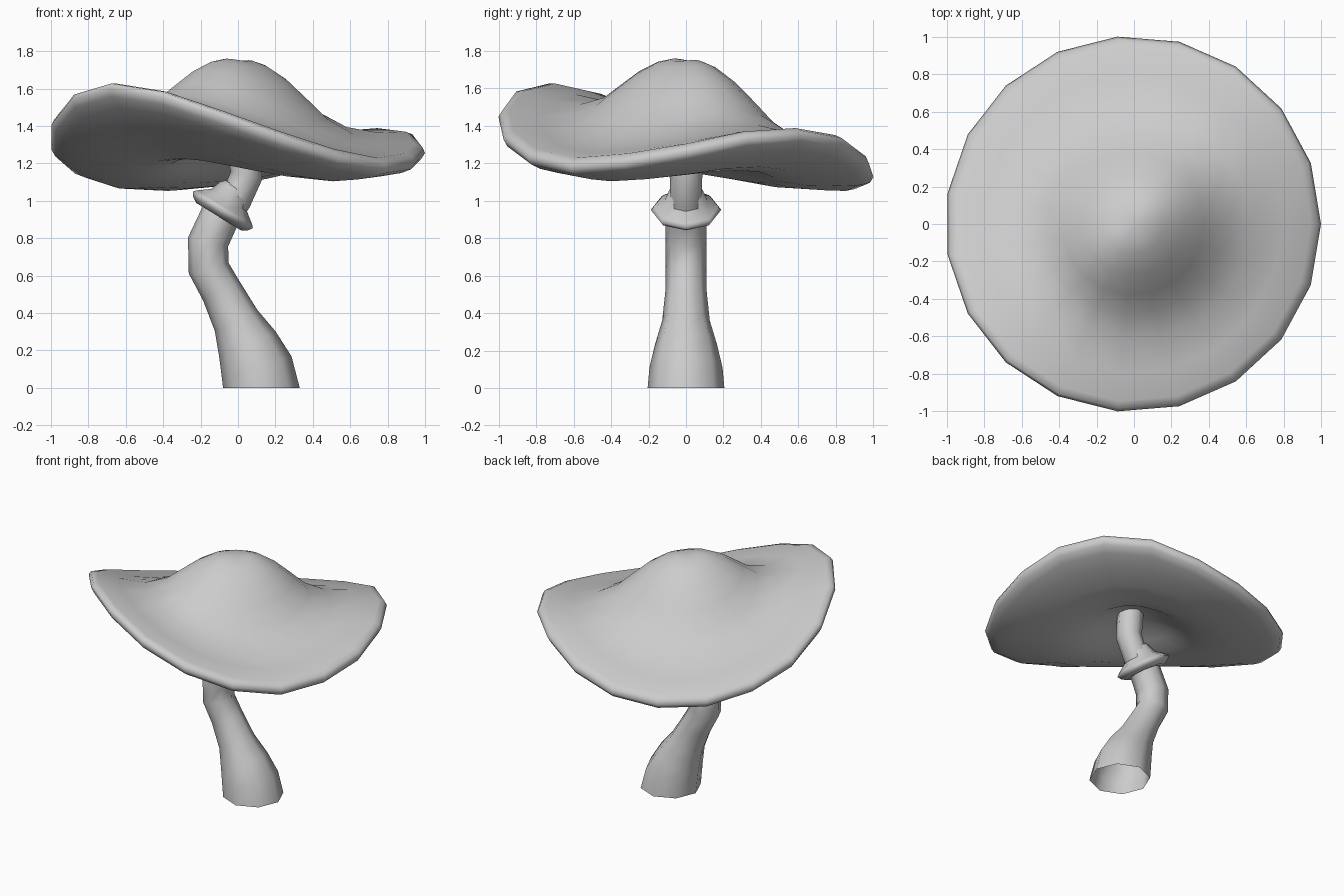
import bpy, bmesh, math
from mathutils import Vector

if "Cube" in bpy.data.objects:
    bpy.data.objects.remove(bpy.data.objects["Cube"])


def skin(name, rings, cap_start=False, cap_end=False, angle=60):
    """Bridge a list of equal-sized vertex rings into one smooth object."""
    bm = bmesh.new()
    rows = [[bm.verts.new(p) for p in ring] for ring in rings]
    n = len(rows[0])
    for a, b in zip(rows, rows[1:]):
        for i in range(n):
            j = (i + 1) % n
            bm.faces.new((a[i], a[j], b[j], b[i]))
    for row, wanted in ((rows[0], cap_start), (rows[-1], cap_end)):
        if wanted:
            c = bm.verts.new(sum((v.co for v in row), Vector()) / n)
            for i in range(n):
                bm.faces.new((row[i], row[(i + 1) % n], c))
    bmesh.ops.recalc_face_normals(bm, faces=bm.faces)
    mesh = bpy.data.meshes.new(name)
    bm.to_mesh(mesh)
    bm.free()
    obj = bpy.data.objects.new(name, mesh)
    bpy.context.collection.objects.link(obj)
    bpy.context.view_layer.objects.active = obj
    obj.select_set(True)
    bpy.ops.object.shade_smooth_by_angle(angle=math.radians(angle))
    obj.select_set(False)
    return obj


def tilted_ring(x, z, axis, r, n):
    """Circle around an axis lying in the xz plane."""
    ax, az = axis
    return [Vector((x + r * math.cos(t) * az, r * math.sin(t), z - r * math.cos(t) * ax))
            for t in (2 * math.pi * i / n for i in range(n))]


# Wavy cap: heights around the rim, then top and underside profiles (radius, mean height)
rim = [1.28, 1.35, 1.37, 1.33, 1.23, 1.15, 1.115, 1.13, 1.20, 1.295,
       1.43, 1.565, 1.625, 1.58, 1.47, 1.35, 1.25, 1.20, 1.225]
mean = sum(rim) / len(rim)
n = len(rim)
top = [(.08, 1.75), (.16, 1.722), (.27, 1.65), (.38, 1.55), (.48, 1.455), (.62, 1.38),
       (.80, 1.345), (.95, 1.345), (.99, 1.33), (1.005, 1.30)]
under = [(.985, 1.265), (.93, 1.235), (.82, 1.20), (.65, 1.16), (.48, 1.15), (.36, 1.18),
         (.25, 1.24), (.1, 1.31)]


def wavy(profile, power):
    return [[Vector((r * math.cos(2 * math.pi * k / n) - .005, r * math.sin(2 * math.pi * k / n),
                     z + (rim[k] - mean) * r ** power)) for k in range(n)]
            for r, z in profile]


skin("mushroom_cap", wavy(top, 1.35) + wavy(under, 1.85), True, True, angle=90)

# Bent stem: (x, z, radius) along its path, open at the bottom
path = [(.125, 0, .205), (.10, .11, .195), (.05, .235, .165), (-.01, .36, .127),
        (-.09, .52, .11), (-.157, .64, .11), (-.16, .78, .11), (-.095, .92, .107),
        (-.01, 1.01, .085), (.045, 1.135, .087), (.04, 1.21, .09), (.03, 1.34, .088)]
stem_rings = []
for i, (x, z, r) in enumerate(path):
    a, b = path[max(i - 1, 0)], path[min(i + 1, len(path) - 1)]
    d = Vector((b[0] - a[0], b[1] - a[1])).normalized()
    if i == 0:
        d = Vector((0, 1))
    stem_rings.append(tilted_ring(x, z, d, r, 8))
skin("stem", stem_rings, False, True)

# Tilted skirt-like collar around the stem: (offset along axis, radius)
axis = Vector((.52, .85)).normalized()
collar = [(-.03, .09), (-.035, .14), (-.015, .172), (.008, .188), (.025, .172), (.07, .112),
          (.13, .09), (.15, .07)]
skin("stem_collar", [tilted_ring(-.085 + axis[0] * t, .945 + axis[1] * t, axis, r, 8)
                     for t, r in collar], angle=90)
